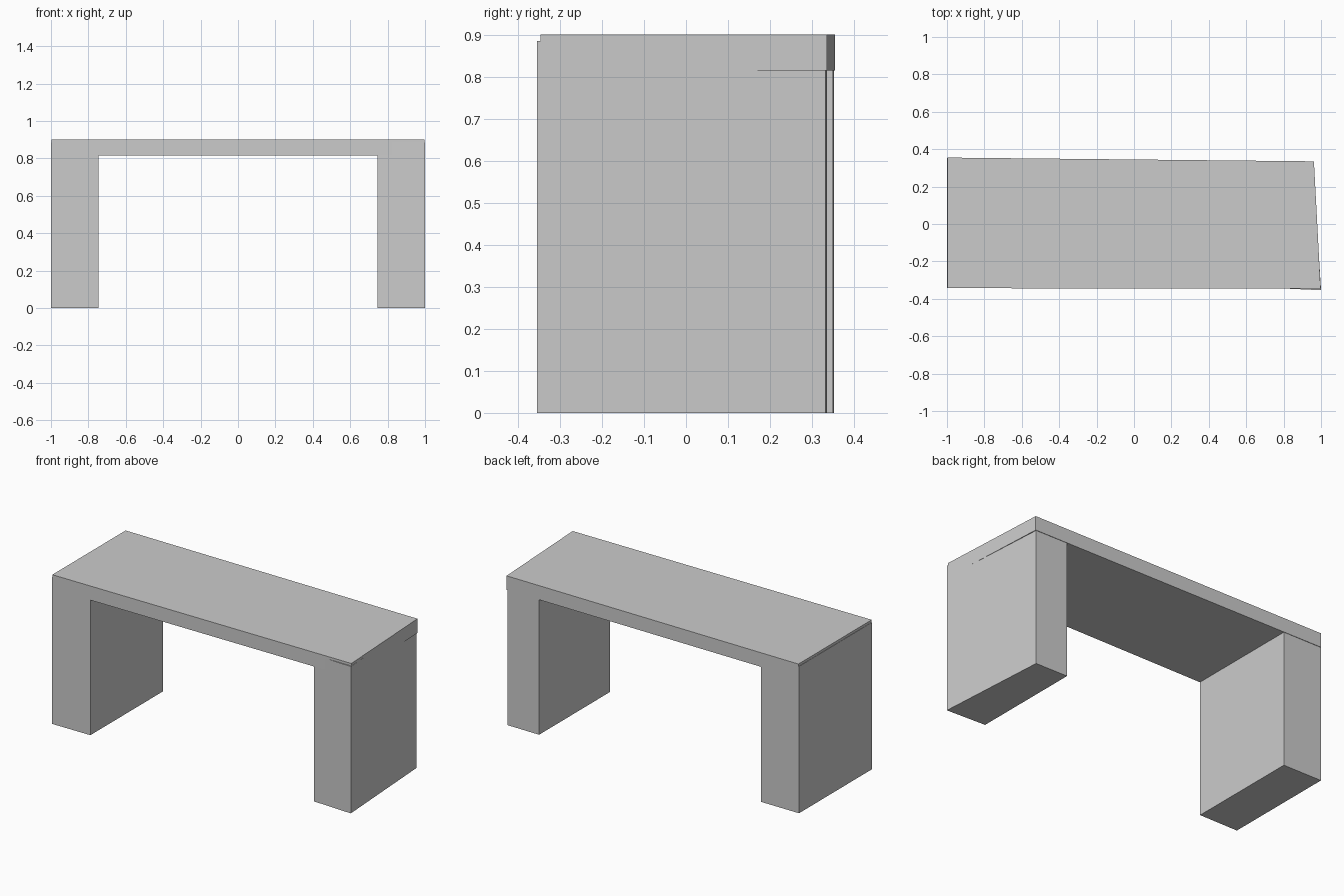
import bpy, bmesh

if "Cube" in bpy.data.objects:
    bpy.data.objects.remove(bpy.data.objects["Cube"])


def prism(name, outline, z0, z1):
    """Extrude a four-cornered plan outline between two heights."""
    bm = bmesh.new()
    base = bm.faces.new([bm.verts.new((x, y, z0)) for x, y in outline])
    ext = bmesh.ops.extrude_face_region(bm, geom=[base])
    for v in ext["geom"]:
        if isinstance(v, bmesh.types.BMVert):
            v.co.z = z1
    bmesh.ops.recalc_face_normals(bm, faces=bm.faces)
    mesh = bpy.data.meshes.new(name)
    bm.to_mesh(mesh)
    bm.free()
    obj = bpy.data.objects.new(name, mesh)
    bpy.context.collection.objects.link(obj)
    return obj


# Slightly skewed bench top
prism("bench_top", [(-0.998, -0.343), (0.998, -0.346), (0.962, 0.335), (-0.998, 0.355)], 0.815, 0.9)

# Slab legs, standing almost flush with the ends of the top
prism("left_leg", [(-1.0, -0.342), (-0.745, -0.342), (-0.745, 0.35), (-1.0, 0.352)], 0, 0.885)
prism("right_leg", [(0.745, -0.342), (1.0, -0.354), (0.957, 0.332), (0.745, 0.335)], 0, 0.885)
